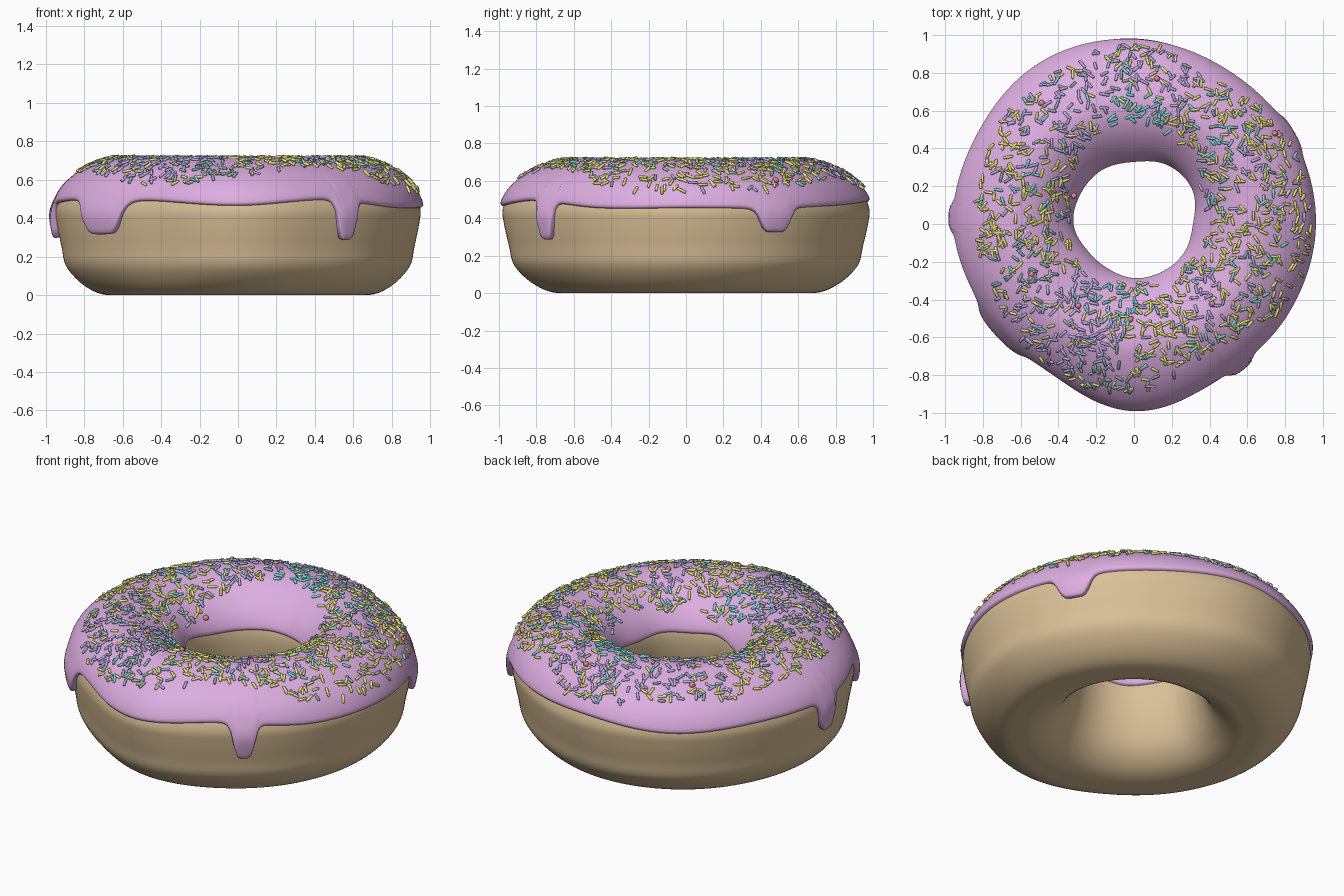
import bpy, bmesh, math, random
from mathutils import Vector, Matrix

if "Cube" in bpy.data.objects:
    bpy.data.objects.remove(bpy.data.objects["Cube"])

random.seed(7)
MID = 0.64
# values every 30 degrees, counter-clockwise from +x
OUTER = [.968, .965, .965, 1.0, .995, .968, .968, .935, .92, 1.0, .955, .95]
HOLE = [.305, .345, .35, .315, .325, .32, .31, .275, .268, .275, .285, .295]
EDGE = [.455, .455, .47, .49, .455, .47, .475, .50, .49, .465, .495, .455]
INNER_EDGE = [.46, .48, .47, .48, .46, .45, .47, .46, .45, .47, .46, .47]
SPR_IN = [.40, .41, .50, .56, .50, .42, .36, .38, .36, .33, .36, .38]
SPR_OUT = [.92, .91, .86, .94, .88, .86, .82, .82, .86, .88, .76, .88]
# icing drips: angle, half width (degrees), lowest z
DRIPS = [(219, 9, .32), (307, 3.6, .29), (30, 5.6, .33), (178, 3.6, .30)]
# ring cross-section: sideways -1..1, height
SECTION = [(-.2, 0), (.12, 0), (.36, .02), (.62, .075), (.83, .155), (.90, .25),
           (.98, .37), (1.0, .45), (.88, .54), (.65, .61), (.36, .66), (0, .692),
           (-.38, .665), (-.7, .60), (-.92, .52), (-1, .42), (-.93, .26),
           (-.76, .12), (-.5, .035)]


def spline(p0, p1, p2, p3, t):
    return 0.5 * (2 * p1 + (p2 - p0) * t + (2 * p0 - 5 * p1 + 4 * p2 - p3) * t * t
                  + (3 * p1 - p0 - 3 * p2 + p3) * t ** 3)


def around(table, a):
    x = (a / math.tau * 12) % 12
    i = int(x)
    return spline(*[table[(i + k) % 12] for k in (-1, 0, 1, 2)], x - i)


SUB = 5
PROFILE = []
for i in range(len(SECTION)):
    pts = [SECTION[(i + k) % len(SECTION)] for k in (-1, 0, 1, 2)]
    for j in range(SUB):
        PROFILE.append((spline(*[p[0] for p in pts], j / SUB),
                        max(0, spline(*[p[1] for p in pts], j / SUB))))
N = len(PROFILE)
TOP = max(range(N), key=lambda i: PROFILE[i][1])


def section_point(a, s):
    i = math.floor(s)
    t = s - i
    p, q = PROFILE[i % N], PROFILE[(i + 1) % N]
    u, z = p[0] + (q[0] - p[0]) * t, p[1] + (q[1] - p[1]) * t
    half = around(OUTER, a) - .02 - MID if u > 0 else MID - around(HOLE, a) - .02
    return MID + u * half, z


def surface(a, s, d=0.0):
    """Point on the ring, pushed out by d, and its normal."""
    r, z = section_point(a, s)
    r0, z0 = section_point(a, s - .6)
    r1, z1 = section_point(a, s + .6)
    n = Vector((z1 - z0, r0 - r1)).normalized()
    r, z = r + n.x * d, z + n.y * d
    c, k = math.cos(a), math.sin(a)
    return Vector((r * c, r * k, z)), Vector((n.x * c, n.x * k, n.y))


def s_at_height(z, outer):
    step = -1 if outer else 1
    i = TOP
    while PROFILE[i + step][1] > z:
        i += step
    za, zb = PROFILE[i][1], PROFILE[i + step][1]
    return i + step * (za - z) / (za - zb)


def add_object(name, bm, color):
    me = bpy.data.meshes.new(name)
    bmesh.ops.recalc_face_normals(bm, faces=bm.faces)
    bm.to_mesh(me)
    bm.free()
    me.shade_smooth()
    mat = bpy.data.materials.new(name + "_color")
    mat.diffuse_color = (*color, 1)
    mat.use_nodes = True
    mat.node_tree.nodes["Principled BSDF"].inputs["Base Color"].default_value = mat.diffuse_color
    me.materials.append(mat)
    ob = bpy.data.objects.new(name, me)
    bpy.context.collection.objects.link(ob)
    return ob


def grid(name, columns, closed, color):
    bm = bmesh.new()
    cols = [[bm.verts.new(p) for p in c] for c in columns]
    rows = len(cols[0])
    for i, c in enumerate(cols):
        d = cols[(i + 1) % len(cols)]
        for j in range(rows if closed else rows - 1):
            k = (j + 1) % rows
            bm.faces.new((c[j], d[j], d[k], c[k]))
    return add_object(name, bm, color)


# dough ring
A = 160
grid("dough", [[surface(math.tau * i / A, s)[0] for s in range(N)] for i in range(A)],
     True, (.70, .53, .31))

# icing with drips and a rounded rim
A = 320
RIM = [(0, -.01), (0, .008), (.25, .016), (.7, .02)]
columns = []
for i in range(A):
    a = math.tau * i / A
    base = edge = around(EDGE, a)
    weight = 0
    for ang, half, low in DRIPS:
        x = abs((math.degrees(a) - ang + 180) % 360 - 180) / half
        w = 1 / (1 + x ** 6)
        edge -= (base - low) * w
        weight = max(weight, w)
    s0 = s_at_height(edge, True)
    s1 = s_at_height(around(INNER_EDGE, a), False)
    samples = [(s0 + o, d) for o, d in RIM]
    samples += [(s0 + 1.3 + (s1 - s0 - 2.6) * k / 36, .021) for k in range(37)]
    samples += [(s1 - o, d) for o, d in reversed(RIM)]
    col = []
    for s, d in samples:
        z = section_point(a, s)[1]
        if s < TOP and d > 0:
            d += .014 * weight * min(1, max(0, (.5 - z) / .1))
        col.append(surface(a, s, d)[0])
    columns.append(col)
grid("icing", columns, False, (.72, .42, .75))


def place_on_icing(a, r):
    s = TOP
    step = -.25 if r > section_point(a, s)[0] else .25
    while abs(s - TOP) < 28 and (section_point(a, s)[0] - r) * step > 0:
        s += step
    return surface(a, s, .026)


def add_rod(bm, centre, normal, length, radius):
    """Small round-ended rod lying on the icing."""
    side = normal.orthogonal().normalized()
    axis = Matrix.Rotation(random.uniform(0, math.tau), 3, normal) @ side
    axis = (axis + normal * random.uniform(-.15, .25)).normalized()
    x = axis.orthogonal().normalized()
    y = axis.cross(x)
    rings = []
    for t, f in ((-.5, .55), (-.42, 1), (.42, 1), (.5, .55)):
        rings.append([bm.verts.new(centre + axis * t * length + radius * f *
                     (x * math.cos(k * math.tau / 8) + y * math.sin(k * math.tau / 8)))
                      for k in range(8)])
    for p, q in zip(rings, rings[1:]):
        for k in range(8):
            m = (k + 1) % 8
            bm.faces.new((p[k], p[m], q[m], q[k]))
    bm.faces.new(rings[0][::-1])
    bm.faces.new(rings[-1])


def random_spot():
    a = random.uniform(0, math.tau)
    lo, hi = around(SPR_IN, a), around(SPR_OUT, a)
    while True:
        r = math.sqrt(random.uniform(.33 ** 2, .95 ** 2))
        if lo < r < hi:
            return a, r
        a = random.uniform(0, math.tau)
        lo, hi = around(SPR_IN, a), around(SPR_OUT, a)


# sprinkles, coloured in loose clusters
COLORS = {"yellow": (.80, .79, .22), "purple": (.53, .47, .80),
          "teal": (.22, .72, .72), "slate": (.30, .46, .47)}
names = list(COLORS)
meshes = {n: bmesh.new() for n in names}
clusters = [(random_spot(), random.choices(names, (4, 3, 2, 1))[0]) for _ in range(36)]
for _ in range(1300):
    a, r = random_spot()
    color = random.choices(names, (4, 3, 2, 2))[0]
    if random.random() < .5:
        color = min(clusters, key=lambda c: r * r + c[0][1] ** 2
                    - 2 * r * c[0][1] * math.cos(a - c[0][0]))[1]
    centre, normal = place_on_icing(a, r)
    add_rod(meshes[color], centre, normal, random.uniform(.04, .056), .0075)
for n in names:
    ob = add_object(n + "_sprinkles", meshes[n], COLORS[n])
    ob.data.set_sharp_from_angle(angle=math.radians(50))

# a few round red sprinkles
bm = bmesh.new()
for x, y in ((-.48, .63), (.12, .76), (.73, .47), (-.34, .16), (-.55, -.27),
             (-.30, -.44), (-.02, -.52), (.42, -.43)):
    p, n = place_on_icing(math.atan2(y, x), math.hypot(x, y))
    bmesh.ops.create_icosphere(bm, subdivisions=2, radius=.016, matrix=Matrix.Translation(p))
add_object("red_sprinkles", bm, (.78, .25, .28))
